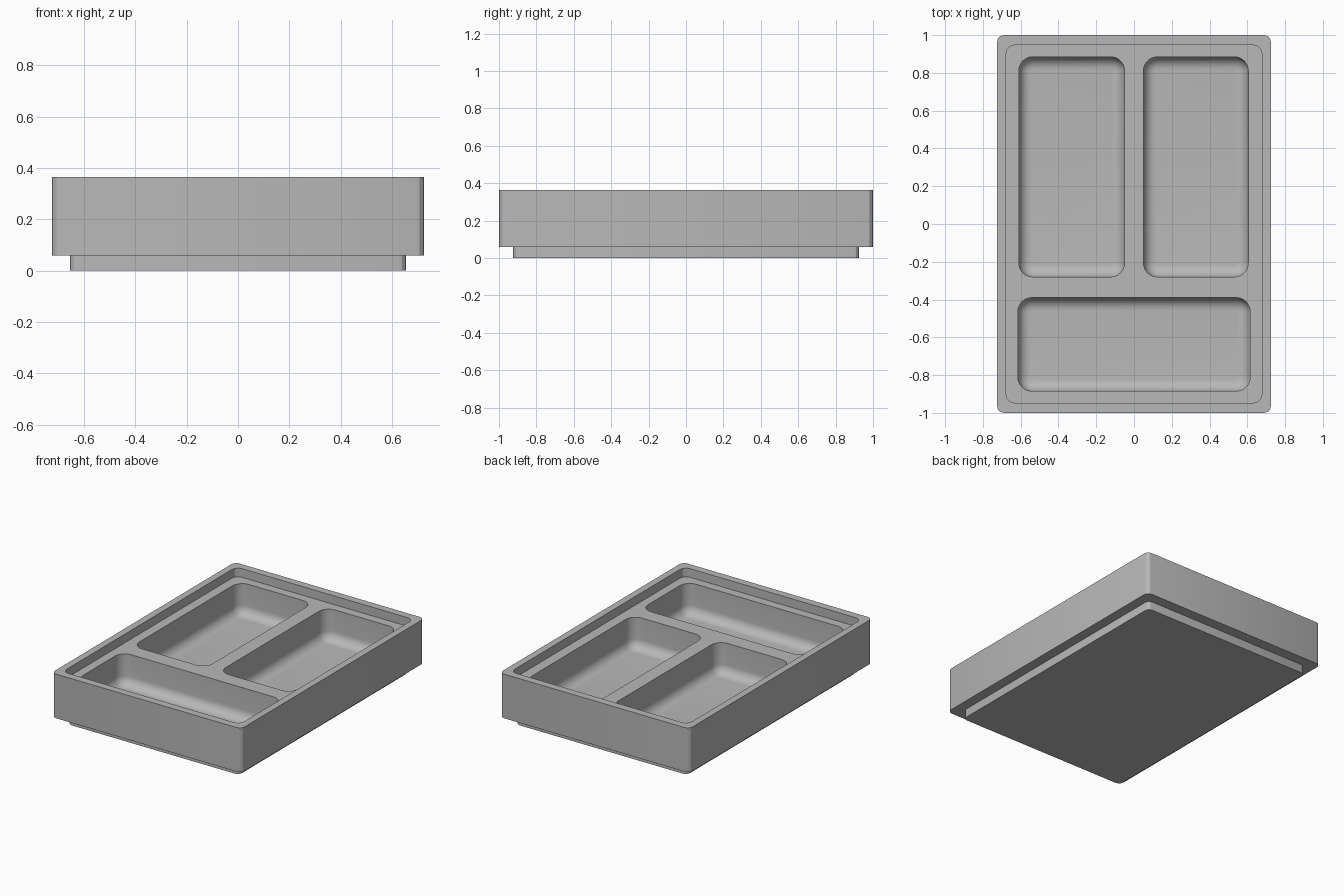
import bpy, bmesh
from math import sin, cos, pi, radians

cube = bpy.data.objects.get("Cube")
if cube:
    bpy.data.objects.remove(cube, do_unlink=True)

RIM_Z, LEDGE_Z, STEP_Z, FLOOR_Z = 0.365, 0.305, 0.06, 0.09
FILLET = 0.065

grey = bpy.data.materials.new("plain grey")
grey.use_nodes = True
colour = (0.48, 0.48, 0.48, 1)
grey.diffuse_color = colour
grey.node_tree.nodes["Principled BSDF"].inputs["Base Color"].default_value = colour

bm = bmesh.new()


def ring(x0, x1, y0, y1, r, z, seg):
    """Rounded rectangle of vertices, anticlockwise."""
    corners = [(x1 - r, y1 - r), (x0 + r, y1 - r), (x0 + r, y0 + r), (x1 - r, y0 + r)]
    verts = []
    for i, (cx, cy) in enumerate(corners):
        for k in range(seg + 1):
            a = (i + k / seg) * pi / 2
            verts.append(bm.verts.new((cx + r * cos(a), cy + r * sin(a), z)))
    return verts


def bridge(a, b):
    n = len(a)
    for i in range(n):
        j = (i + 1) % n
        bm.faces.new((a[i], a[j], b[j], b[i]))


def loop_edges(vs):
    return [bm.edges.get((vs[i - 1], vs[i])) for i in range(len(vs))]


def box_ring(hx, hy, r, z):
    return ring(-hx, hx, -hy, hy, r, z, 3)


# Outer shell: stepped base, walls, rim and recessed ledge
shell = [
    box_ring(0.655, 0.925, 0.032, 0),
    box_ring(0.655, 0.925, 0.032, STEP_Z),
    box_ring(0.725, 1.0, 0.036, STEP_Z),
    box_ring(0.725, 1.0, 0.036, RIM_Z),
    box_ring(0.677, 0.947, 0.045, RIM_Z),
    box_ring(0.677, 0.947, 0.045, LEDGE_Z),
]
bm.faces.new(shell[0])
for lower, upper in zip(shell, shell[1:]):
    bridge(lower, upper)
ledge = loop_edges(shell[-1])

# Three compartments with filleted floors
pockets = [
    (-0.61, -0.05, -0.28, 0.885),
    (0.05, 0.605, -0.28, 0.885),
    (-0.615, 0.615, -0.885, -0.39),
]
for x0, x1, y0, y1 in pockets:
    last = ring(x0, x1, y0, y1, 0.075, LEDGE_Z, 8)
    top = last
    for k in range(9):
        a = k / 8 * pi / 2
        d = FILLET * (1 - cos(a))
        z = FLOOR_Z + FILLET * (1 - sin(a))
        nxt = ring(x0 + d, x1 - d, y0 + d, y1 - d, 0.075 - d, z, 8)
        bridge(last, nxt)
        last = nxt
    bm.faces.new(last)
    ledge += loop_edges(top)

# Ledge surface around the compartments
bmesh.ops.triangle_fill(bm, edges=ledge, use_beauty=True, normal=(0, 0, 1))
bmesh.ops.recalc_face_normals(bm, faces=bm.faces)

mesh = bpy.data.meshes.new("divided_tray")
bm.to_mesh(mesh)
bm.free()
mesh.materials.append(grey)
tray = bpy.data.objects.new("divided_tray", mesh)
bpy.context.collection.objects.link(tray)

# Smooth fillets, crisp edges
bpy.ops.object.select_all(action="DESELECT")
tray.select_set(True)
bpy.context.view_layer.objects.active = tray
bpy.ops.object.shade_smooth_by_angle(angle=radians(25))
